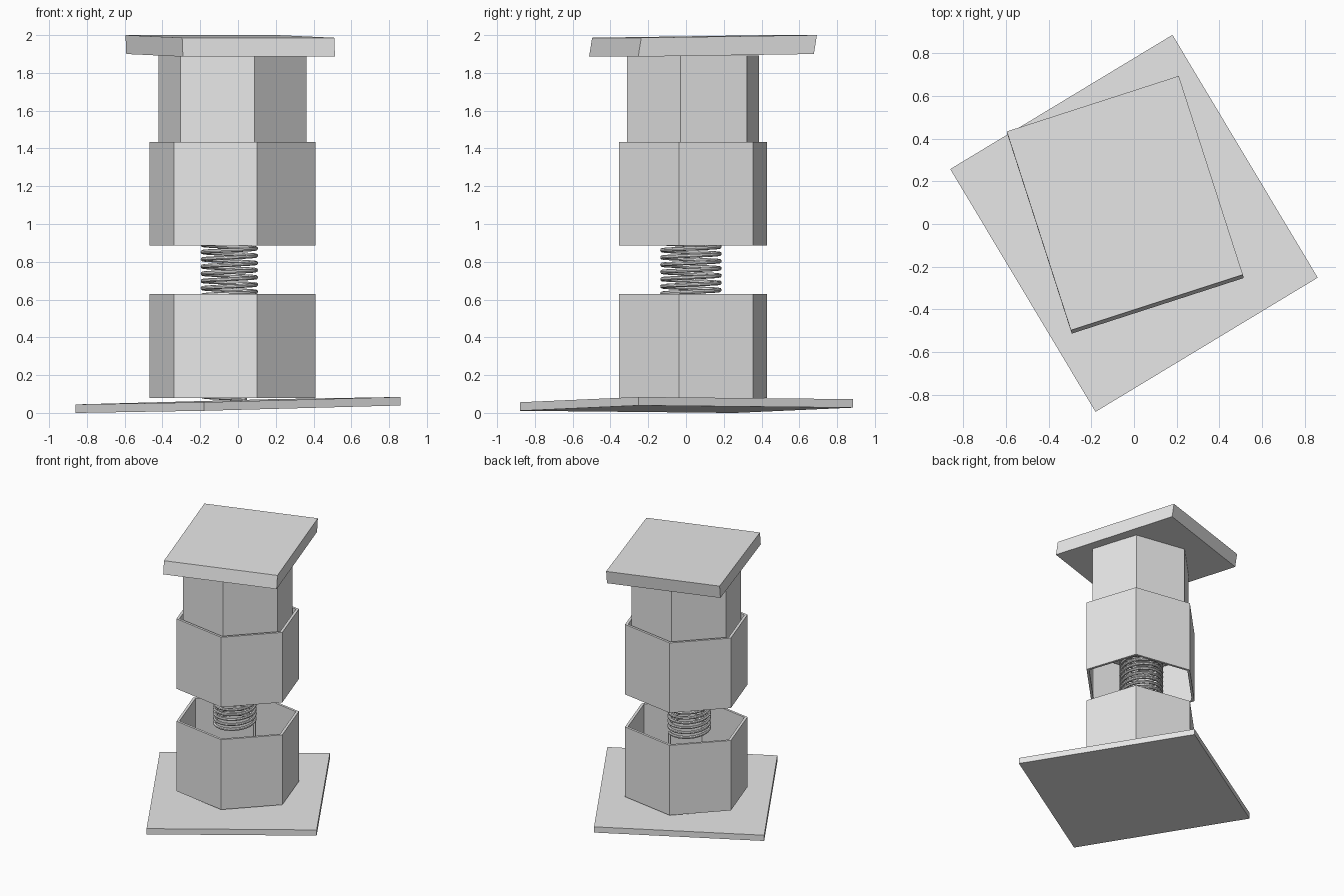
import bpy
import bmesh
from math import cos, sin, pi
from mathutils import Matrix, Vector

cube = bpy.data.objects.get("Cube")
if cube:
    bpy.data.objects.remove(cube, do_unlink=True)

# Single grey material
grey = bpy.data.materials.new("plain_grey")
grey.use_nodes = True
grey.diffuse_color = (0.8, 0.8, 0.8, 1)
grey.node_tree.nodes["Principled BSDF"].inputs["Base Color"].default_value = (0.8, 0.8, 0.8, 1)

# Slightly stretched hexagon: three corners and their opposites
HALF = [Vector((0.44, -0.074)), Vector((0.31, 0.318)), Vector((-0.13, 0.392))]
HEXAGON = HALF + [-p for p in HALF]
AXIS = Vector((-0.029, 0.038))


def finish(name, bm):
    bmesh.ops.recalc_face_normals(bm, faces=bm.faces)
    mesh = bpy.data.meshes.new(name)
    bm.to_mesh(mesh)
    bm.free()
    mesh.materials.append(grey)
    obj = bpy.data.objects.new(name, mesh)
    bpy.context.collection.objects.link(obj)
    return obj


def plate(name, centre, x_edge, y_edge, z_edge):
    """Slightly tilted slab given by its three edge vectors."""
    bm = bmesh.new()
    matrix = Matrix((x_edge, y_edge, z_edge)).transposed().to_4x4()
    matrix.translation = centre
    bmesh.ops.create_cube(bm, size=1, matrix=matrix)
    return finish(name, bm)


def hexagon_ring(bm, scale, z):
    return [bm.verts.new((*(AXIS + p * scale), z)) for p in HEXAGON]


def bridge(bm, a, b):
    for i in range(len(a)):
        j = (i + 1) % len(a)
        bm.faces.new((a[i], a[j], b[j], b[i]))


def sleeve(name, bottom, top):
    """Open hexagonal tube with a thin wall."""
    bm = bmesh.new()
    rings = [hexagon_ring(bm, s, z) for s, z in
             ((1, bottom), (1, top), (0.95, top), (0.95, bottom))]
    for i in range(4):
        bridge(bm, rings[i], rings[(i + 1) % 4])
    return finish(name, bm)


def column(name, scale, bottom, top):
    """Solid hexagonal prism."""
    bm = bmesh.new()
    low, high = hexagon_ring(bm, scale, bottom), hexagon_ring(bm, scale, top)
    bridge(bm, low, high)
    bm.faces.new(low)
    bm.faces.new(high)
    return finish(name, bm)


def coil_points(bottom, top, turns, start, steps=24):
    count = round(turns * steps)
    for i in range(count + 1):
        a = start + 2 * pi * i / steps
        yield (-0.046 + 0.142 * cos(a), 0.026 + 0.153 * sin(a),
               bottom + (top - bottom) * i / count)


def wire(name, points, radius):
    """Round wire swept along a path, turned into a mesh."""
    curve = bpy.data.curves.new(name, "CURVE")
    curve.dimensions = "3D"
    curve.bevel_depth = radius
    curve.bevel_resolution = 2
    curve.use_fill_caps = True
    spline = curve.splines.new("POLY")
    spline.points.add(len(points) - 1)
    for target, p in zip(spline.points, points):
        target.co = (*p, 1)
    curve.materials.append(grey)
    obj = bpy.data.objects.new(name, curve)
    bpy.context.collection.objects.link(obj)
    bpy.ops.object.select_all(action="DESELECT")
    obj.select_set(True)
    bpy.context.view_layer.objects.active = obj
    bpy.ops.object.convert(target="MESH")
    bpy.ops.object.shade_smooth_by_angle()
    return obj


# Base and top plates
plate("base_plate", (0, 0.003, 0.042),
      (1.04, 0.628, 0.028), (-0.68, 1.136, -0.0115), (0, 0, 0.045))
plate("top_plate", (-0.041, 0.09, 1.943),
      (0.805, 0.26, 0), (-0.30, 0.93, 0.014), (-0.004, 0.016, 0.1))

# Two hollow sleeves with a column sliding in the upper one
sleeve("lower_sleeve", 0.08, 0.63)
sleeve("upper_sleeve", 0.885, 1.435)
column("inner_column", 0.892, 1.22, 1.893)

# Spring: short foot coil, straight tail, then the main coil
START = 0.9
foot = list(coil_points(0.074, 0.19, 3, START))
main = list(coil_points(0.57, 1.22, 17, START))
wire("spring", foot + main, 0.011)
